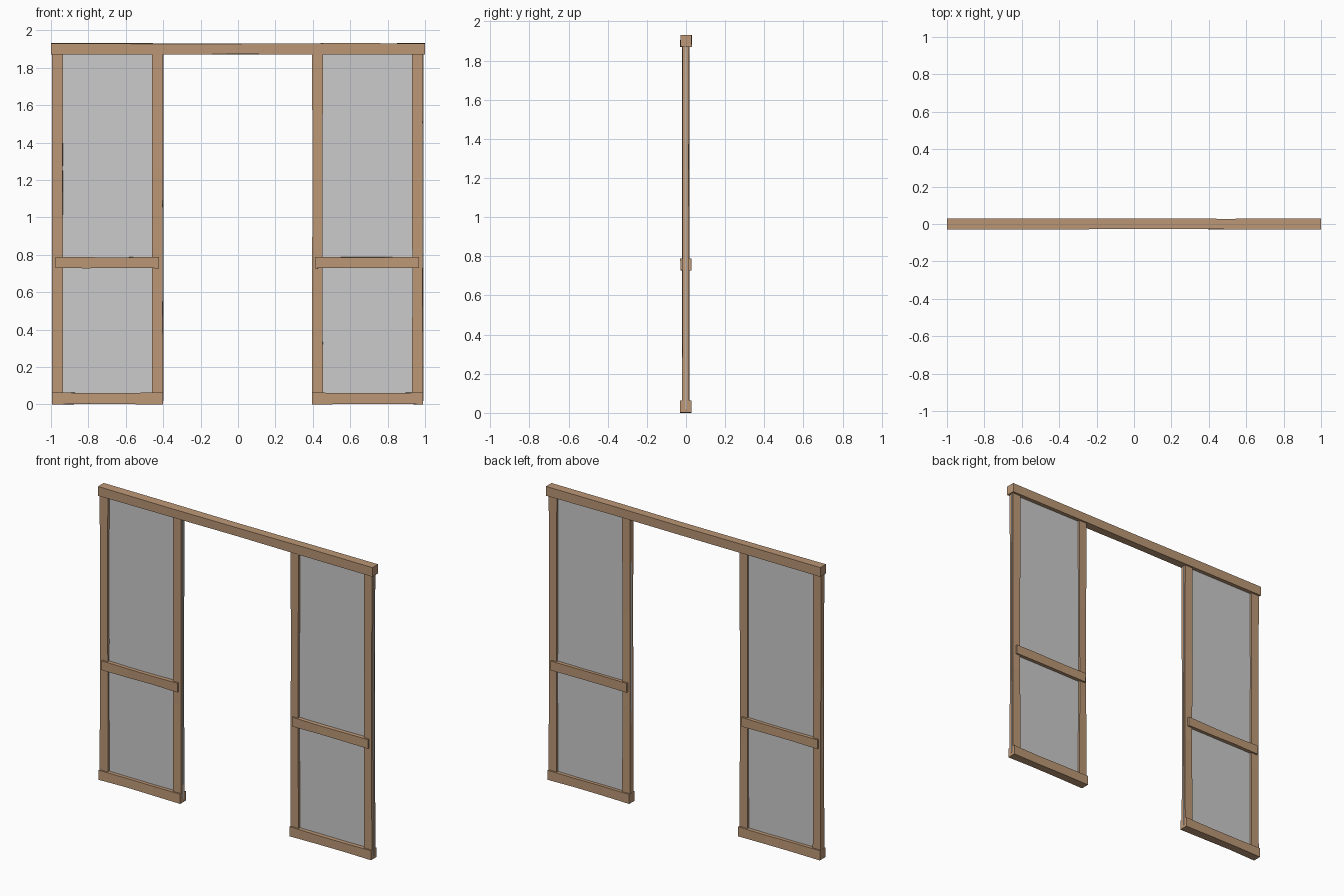
import bpy, bmesh, random
from mathutils import Vector

if "Cube" in bpy.data.objects:
    bpy.data.objects.remove(bpy.data.objects["Cube"])

random.seed(4)
wood = bpy.data.materials.new("wood")
wood.diffuse_color = (0.5, 0.31, 0.18, 1)
wood.use_nodes = True
wood.node_tree.nodes["Principled BSDF"].inputs["Base Color"].default_value = wood.diffuse_color


def finish(name, bm, mat=None):
    bmesh.ops.recalc_face_normals(bm, faces=bm.faces)
    me = bpy.data.meshes.new(name)
    bm.to_mesh(me)
    bm.free()
    ob = bpy.data.objects.new(name, me)
    bpy.context.collection.objects.link(ob)
    if mat:
        me.materials.append(mat)
    return ob


def timber(name, lo, hi, axis, segs=3, wobble=0.004):
    """Roughly hewn beam: four-sided rings along one axis, worn slightly inwards mid-length."""
    lo, hi = Vector(lo), Vector(hi)
    a, b = [i for i in range(3) if i != axis]
    bm = bmesh.new()
    rings = []
    for k in range(segs + 1):
        ring = []
        for sa, sb in ((0, 0), (1, 0), (1, 1), (0, 1)):
            p = Vector((0, 0, 0))
            wear = wobble if 0 < k < segs else 0.001
            p[axis] = lo[axis] + (hi[axis] - lo[axis]) * k / segs
            p[a] = (hi if sa else lo)[a] + (-1 if sa else 1) * random.uniform(0, wear)
            p[b] = (hi if sb else lo)[b] + (-1 if sb else 1) * random.uniform(0, wear)
            ring.append(bm.verts.new(p))
        rings.append(ring)
    for r, s in zip(rings, rings[1:]):
        for i in range(4):
            j = (i + 1) % 4
            bm.faces.new((r[i], r[j], s[j], s[i]))
    bm.faces.new(rings[0])
    bm.faces.new(rings[-1])
    return finish(name, bm, wood)


def sheet(name, lo, hi):
    """Thin flat panel."""
    bm = bmesh.new()
    bmesh.ops.create_cube(bm, size=1)
    lo, hi = Vector(lo), Vector(hi)
    for v in bm.verts:
        v.co = (lo + hi) / 2 + v.co * (hi - lo)
    return finish(name, bm)


# Lintel spanning both screens
timber("top_beam", (-1, -0.03, 1.87), (1, 0.03, 1.932), 0, 4)

# Two framed screens: left edge x of each
for side, x in (("left", -0.995), ("right", 0.395)):
    w = 0.595
    timber(side + "_stile_a", (x, -0.02, 0.005), (x + 0.06, 0.017, 1.885), 2)
    timber(side + "_stile_b", (x + w - 0.06, -0.02, 0.005), (x + w, 0.017, 1.885), 2)
    timber(side + "_bottom_rail", (x, -0.03, 0), (x + w, 0.028, 0.064), 0)
    timber(side + "_middle_rail", (x + 0.018, -0.03, 0.728), (x + w - 0.022, 0.028, 0.79), 0)
    # Infill panel
    sheet(side + "_panel", (x + 0.002, -0.003, 0.02), (x + w + 0.003, 0.003, 1.9))
